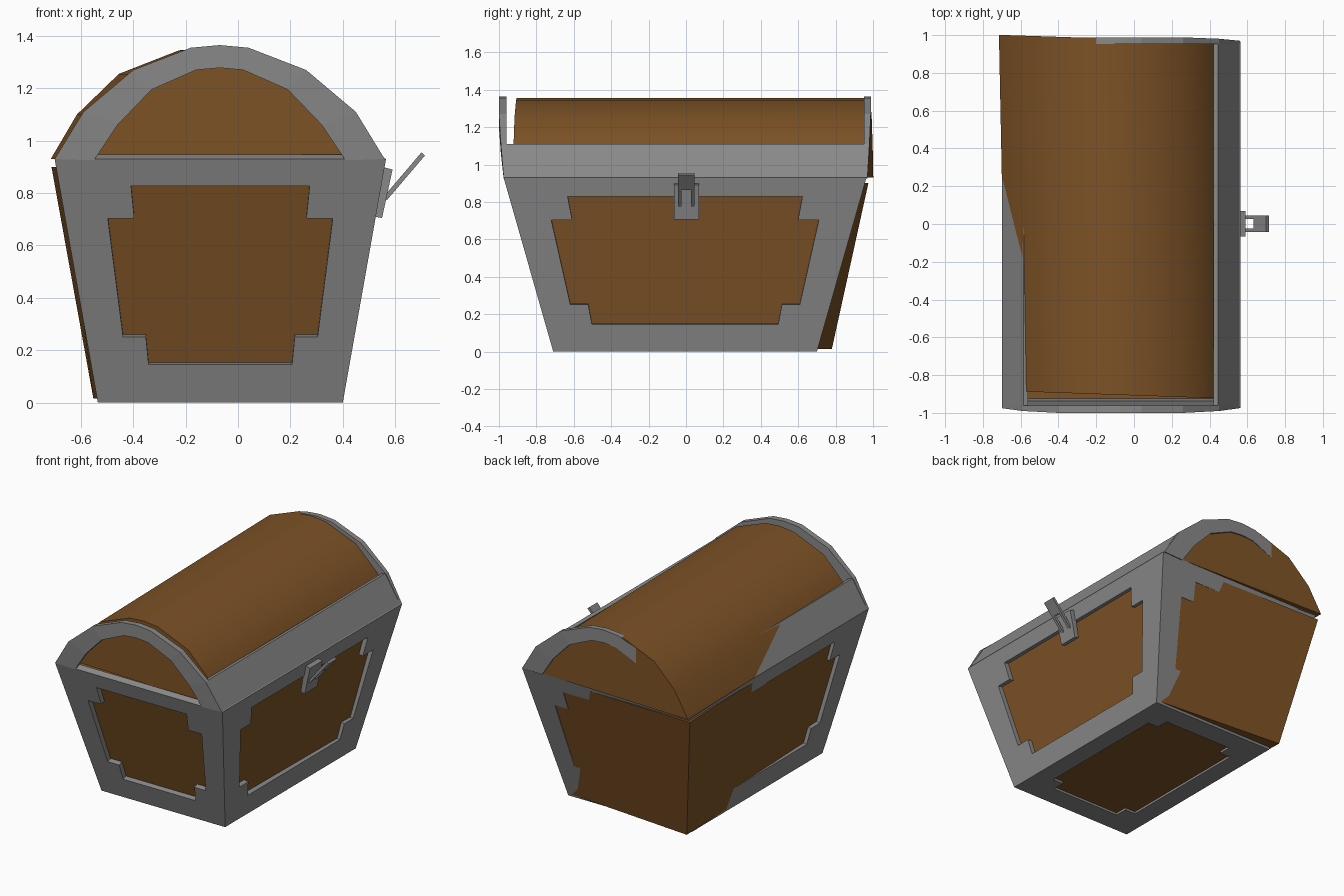
import bpy, bmesh, math
from mathutils import Vector

if "Cube" in bpy.data.objects:
    bpy.data.objects.remove(bpy.data.objects["Cube"])

CX = -0.07  # chest centre line (the open hasp sticks out on +x)


def material(name, rgb):
    m = bpy.data.materials.new(name)
    m.diffuse_color = (*rgb, 1)
    m.use_nodes = True
    m.node_tree.nodes["Principled BSDF"].inputs["Base Color"].default_value = m.diffuse_color
    return m


wood = material("brown_wood", (0.205, 0.085, 0.019))
metal = material("grey_metal", (0.25, 0.25, 0.25))


def make(name, verts, faces, mat, recalc=True):
    mesh = bpy.data.meshes.new(name)
    mesh.from_pydata([tuple(v) for v in verts], [], faces)
    bm = bmesh.new()
    bm.from_mesh(mesh)
    bmesh.ops.remove_doubles(bm, verts=bm.verts, dist=0.0005)
    if recalc:
        bmesh.ops.recalc_face_normals(bm, faces=bm.faces)
    bm.to_mesh(mesh)
    bm.free()
    mesh.materials.append(mat)
    ob = bpy.data.objects.new(name, mesh)
    bpy.context.collection.objects.link(ob)
    return ob


def loft(name, ends, mat):
    """Closed solid between two matching loops."""
    n = len(ends[0])
    faces = [tuple(range(n)), tuple(range(n, 2 * n))]
    faces += [(i, (i + 1) % n, n + (i + 1) % n, n + i) for i in range(n)]
    return make(name, ends[0] + ends[1], faces, mat)


def prism(name, profile, y0, y1, mat):
    return loft(name, [[(x, y, z) for x, z in profile] for y in (y0, y1)], mat)


# Metal body frame: tapered box of five panels with notched windows
def panel(quad, sn, sw, t, verts, faces):
    bl, br, tr, tl = quad

    def at(s, v):
        u = (s + 1) / 2
        return bl.lerp(br, u).lerp(tl.lerp(tr, u), v)

    inner = [(-sw, t[1]), (-sn, t[1]), (-sn, t[0]), (sn, t[0]), (sn, t[1]), (sw, t[1]),
             (sw, t[2]), (sn, t[2]), (sn, t[3]), (-sn, t[3]), (-sn, t[2]), (-sw, t[2])]
    o = len(verts)
    verts += list(quad) + [at(s, v) for s, v in inner]
    i = o + 4
    for k in range(4):
        n = (k + 1) % 4
        faces.append((o + k, i + 3 * k + 2, i + 3 * k + 1, i + 3 * k))
        faces.append((o + k, o + n, i + 3 * n, i + 3 * k + 2))


b = [Vector(p) for p in [(-0.535, -0.71, 0), (0.40, -0.71, 0), (0.40, 0.70, 0), (-0.535, 0.70, 0)]]
t = [Vector(p) for p in [(-0.70, -0.975, 0.93), (0.565, -0.975, 0.93),
                         (0.565, 0.965, 0.93), (-0.70, 0.965, 0.93)]]
verts, faces = [], []
levels = (0.156, 0.27, 0.755, 0.89)
for i in range(4):
    j = (i + 1) % 4
    sn, sw = ((0.555, 0.725), (0.667, 0.79))[i % 2]
    panel((b[i], b[j], t[j], t[i]), sn, sw, levels, verts, faces)
panel((b[0], b[3], b[2], b[1]), 0.667, 0.79, (0.1375, 0.2225, 0.7775, 0.8625), verts, faces)
frame = make("body_frame", verts, faces, metal, recalc=False)
mod = frame.modifiers.new("thickness", "SOLIDIFY")
mod.thickness = 0.04
mod.offset = -1
mod.use_even_offset = True

# Wooden body: pushed toward the back left corner so it breaks through the frame
loft("body_wood", [
    [(-0.505, -0.68, 0.015), (0.37, -0.68, 0.015), (0.385, 0.703, 0.015), (-0.552, 0.78, 0.015)],
    [(-0.665, -0.93, 0.90), (0.525, -0.93, 0.90), (0.53, 0.945, 0.90), (-0.712, 0.975, 0.90)]], wood)


# Half profiles of the arched lid (offset from centre, height), mirrored
def arch(half):
    return [(-x, z) for x, z in half] + [(x, z) for x, z in half[-2::-1]]


outer = arch([(0.63, 0.93), (0.52, 1.11), (0.33, 1.27), (0.11, 1.355), (0, 1.365)])
inner = arch([(0.48, 0.925), (0.39, 1.06), (0.26, 1.195), (0.09, 1.27), (0, 1.278)])
vault = arch([(0.60, 0.93), (0.50, 1.10), (0.34, 1.255), (0.11, 1.345), (0, 1.355)])

# Arched metal rings at both lid ends, slightly bulged outwards
for name, y_out, y_in, taper in (("front", -1.0, -0.96, 0.025), ("back", 0.988, 0.952, -0.018)):
    verts, faces = [], []
    for k in range(9):
        bulge = {0: taper, 1: taper * 0.4}.get(min(k, 8 - k), 0)
        for (x, z), y in ((outer[k], y_out + bulge), (inner[k], y_out + bulge),
                          (inner[k], y_in), (outer[k], y_in)):
            verts.append((CX + x, y, z))
    for k in range(8):
        a, c = 4 * k, 4 * k + 4
        faces += [(a + i, a + (i + 1) % 4, c + (i + 1) % 4, c + i) for i in range(4)]
    faces += [(0, 1, 2, 3), (32, 33, 34, 35)]
    make("lid_ring_" + name, verts, faces, metal)

# Metal strips along both lower lid edges
for name, s in (("left", -1), ("right", 1)):
    prof = [(CX + s * x, z) for x, z in ((0.63, 0.93), (0.515, 1.11), (0.49, 1.105), (0.60, 0.93))]
    prism("lid_strip_" + name, prof, -0.975, 0.97, metal)

# Wooden lid vault, skewed like the body
ends = []
for y0, skew, y in ((-0.905, -0.035, -0.9), (0.98, -0.033, 1.0)):
    c = -0.115 + 0.02 * (1 - y)
    ends.append([(c + x, y0 + skew * (c + x - CX), z) for x, z in vault])
lid = loft("lid_wood", ends, wood)
bpy.ops.object.select_all(action="DESELECT")
lid.select_set(True)
bpy.context.view_layer.objects.active = lid
bpy.ops.object.shade_smooth_by_angle(angle=math.radians(40))

# Latch plate on the right side
prism("latch_plate", [(0.52, 0.71), (0.55, 0.705), (0.59, 0.89), (0.55, 0.90)], -0.065, 0.07, metal)

# Open hasp: solid tip and two prongs, leaning outwards
p0, p1 = Vector((0.555, 0.785)), Vector((0.70, 0.955))
n = Vector((0.76, -0.65)) * 0.018


def hasp(name, f0, f1, y0, y1):
    a, c = p0.lerp(p1, f0), p0.lerp(p1, f1)
    prism(name, [a, c, c + n, a + n], y0, y1, metal)


hasp("hasp_tip", 0.53, 1.0, -0.042, 0.045)
hasp("hasp_prong_front", 0.0, 0.53, -0.042, -0.024)
hasp("hasp_prong_back", 0.0, 0.53, 0.027, 0.045)
